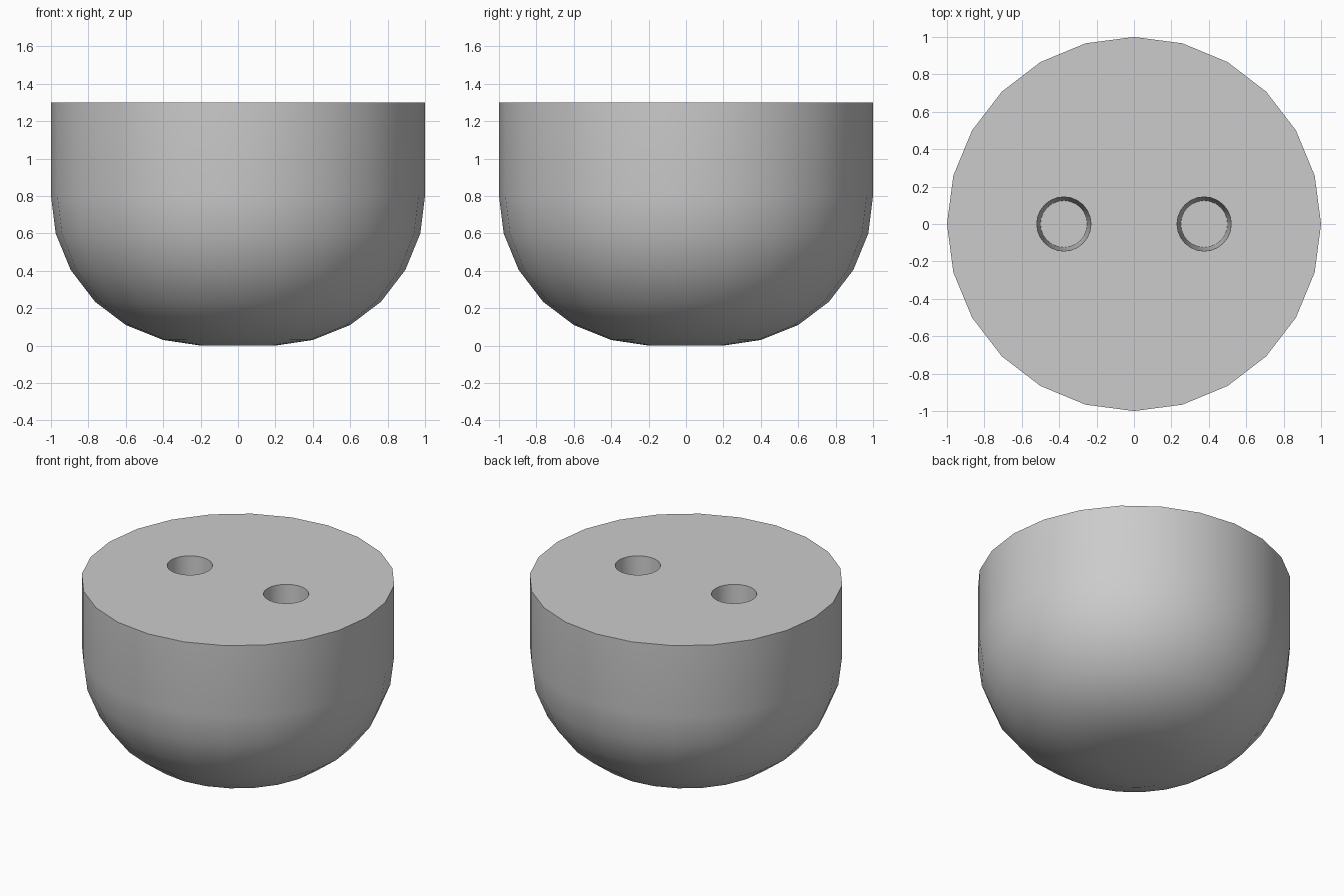
import bpy
import bmesh
import math

SEGMENTS = 24
HEIGHT = 1.3
HOLE_X = 0.375
HOLE_DEPTH = 0.5
TOP_RADIUS, FLOOR_RADIUS = 0.145, 0.125

default = bpy.data.objects.get("Cube")
if default:
    bpy.data.objects.remove(default, do_unlink=True)

# Single plain grey
grey = bpy.data.materials.new("plain_grey")
grey.use_nodes = True
colour = (0.6, 0.6, 0.6, 1.0)
grey.diffuse_color = colour
grey.node_tree.nodes["Principled BSDF"].inputs["Base Color"].default_value = colour


def lathe(name, profile, x=0.0):
    """Closed solid turned about z from (radius, height) points, bottom first."""
    bm = bmesh.new()
    rings = []
    for radius, z in profile:
        angles = [math.tau * i / SEGMENTS for i in range(SEGMENTS)]
        rings.append([bm.verts.new((radius * math.cos(a), radius * math.sin(a), z))
                      for a in angles])
    for low, high in zip(rings, rings[1:]):
        for i in range(SEGMENTS):
            j = (i + 1) % SEGMENTS
            bm.faces.new((low[i], low[j], high[j], high[i]))
    bm.faces.new(list(reversed(rings[0])))
    bm.faces.new(rings[-1])
    mesh = bpy.data.meshes.new(name)
    bm.to_mesh(mesh)
    bm.free()
    mesh.materials.append(grey)
    obj = bpy.data.objects.new(name, mesh)
    obj.location.x = x
    bpy.context.collection.objects.link(obj)
    return obj


# Rounded cup-shaped body with a flat top
body = lathe("rounded_body", [
    (0.2, 0.0), (0.4, 0.03), (0.6, 0.11), (0.765, 0.235),
    (0.895, 0.405), (0.975, 0.6), (1.0, 0.8), (1.0, HEIGHT)])
bpy.ops.object.select_all(action='DESELECT')
body.select_set(True)
bpy.context.view_layer.objects.active = body

# Two slightly tapered blind holes in the top
over = 0.1
taper = (TOP_RADIUS - FLOOR_RADIUS) / HOLE_DEPTH
for side in (-1, 1):
    cutter = lathe("hole_cutter", [
        (FLOOR_RADIUS, HEIGHT - HOLE_DEPTH),
        (TOP_RADIUS + taper * over, HEIGHT + over)], side * HOLE_X)
    cutter.hide_render = True
    cut = body.modifiers.new("hole", 'BOOLEAN')
    cut.operation = 'DIFFERENCE'
    cut.solver = 'EXACT'
    cut.object = cutter
    bpy.ops.object.modifier_apply(modifier=cut.name)
    bpy.data.objects.remove(cutter, do_unlink=True)

# Smooth walls, crisp rims
bpy.ops.object.shade_smooth_by_angle(angle=math.radians(40))
